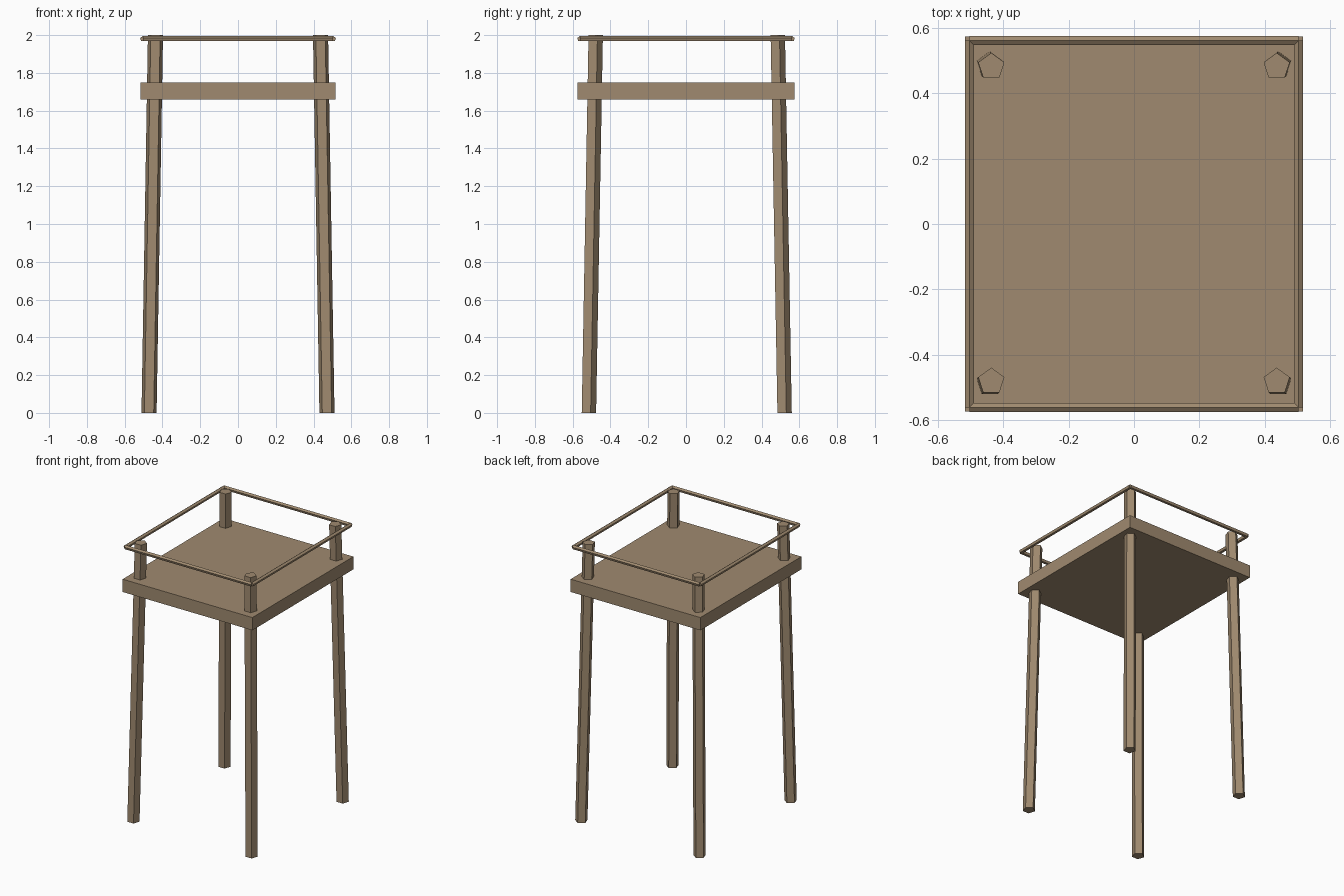
import bpy
import bmesh
import math
from mathutils import Vector

if "Cube" in bpy.data.objects:
    bpy.data.objects.remove(bpy.data.objects["Cube"])

wood = bpy.data.materials.new("weathered wood")
wood.diffuse_color = (0.35, 0.255, 0.16, 1)
wood.use_nodes = True
wood.node_tree.nodes["Principled BSDF"].inputs["Base Color"].default_value = wood.diffuse_color


def finish(name, bm):
    bmesh.ops.recalc_face_normals(bm, faces=bm.faces)
    mesh = bpy.data.meshes.new(name)
    bm.to_mesh(mesh)
    bm.free()
    mesh.materials.append(wood)
    obj = bpy.data.objects.new(name, mesh)
    bpy.context.collection.objects.link(obj)
    return obj


def prism(name, start, end, radius, u, v, sides=5):
    """Five-sided pole from start to end; u and v span the section, apex along v."""
    bm = bmesh.new()
    rings = []
    for centre in (start, end):
        ring = []
        for i in range(sides):
            a = math.pi / 2 + i * math.tau / sides
            p = Vector(centre) + radius * (math.cos(a) * Vector(u) + math.sin(a) * Vector(v))
            ring.append(bm.verts.new(p))
        rings.append(ring)
    for ring in rings:
        bm.faces.new(ring)
    for i in range(sides):
        j = (i + 1) % sides
        bm.faces.new((rings[0][i], rings[0][j], rings[1][j], rings[1][i]))
    return finish(name, bm)


X, Y, Z = (1, 0, 0), (0, 1, 0), (0, 0, 1)

# Platform slab
bm = bmesh.new()
bmesh.ops.create_cube(bm, size=1)
bmesh.ops.scale(bm, vec=(1.034, 1.15, 0.092), verts=bm.verts)
bmesh.ops.translate(bm, vec=(0, 0, 1.704), verts=bm.verts)
finish("platform", bm)

# Legs lean inwards and pass through the platform as rail posts
for sx, side in ((-1, "left"), (1, "right")):
    for sy, end in ((-1, "front"), (1, "back")):
        prism(f"{end}_{side}_leg", (sx * 0.471, sy * 0.518, 0),
              (sx * 0.437, sy * 0.482, 2.0), 0.042, X, Y)

# Thin rails around the top
RX, RY, RZ, R = 0.504, 0.562, 1.98, 0.0147
for s, end, side in ((-1, "front", "left"), (1, "back", "right")):
    prism(f"{end}_rail", (-RX, s * RY, RZ), (RX, s * RY, RZ), R, Y, Z)
    prism(f"{side}_rail", (s * RX, -RY, RZ), (s * RX, RY, RZ), R, X, Z)
